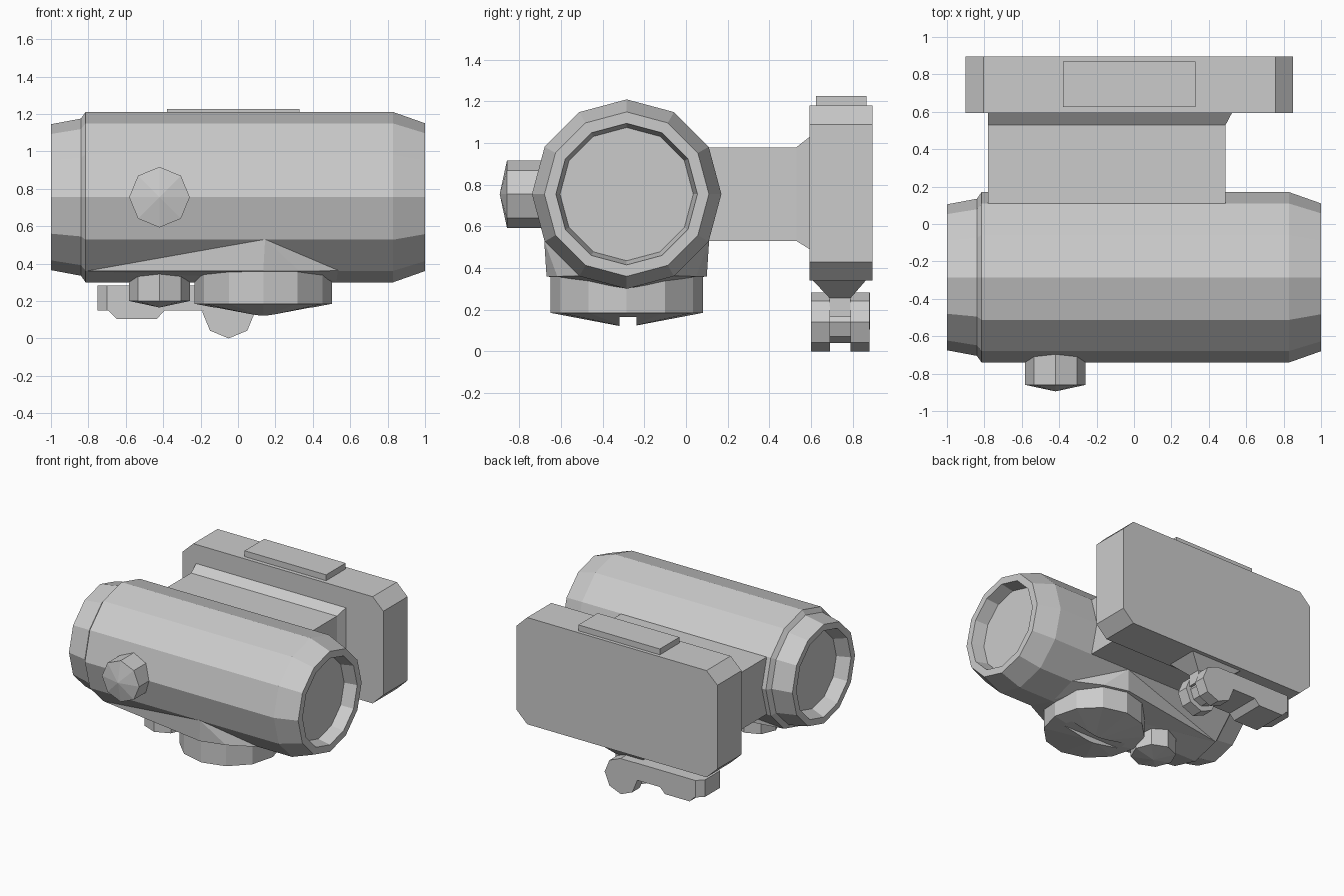
import bpy, bmesh
from math import sin, cos, tau
from mathutils import Vector

if "Cube" in bpy.data.objects:
    bpy.data.objects.remove(bpy.data.objects["Cube"])


def finish(name, bm):
    bmesh.ops.remove_doubles(bm, verts=bm.verts, dist=1e-5)
    bmesh.ops.recalc_face_normals(bm, faces=bm.faces)
    me = bpy.data.meshes.new(name)
    bm.to_mesh(me)
    bm.free()
    ob = bpy.data.objects.new(name, me)
    bpy.context.collection.objects.link(ob)
    return ob


def lathe(name, profile, n, origin, axis):
    """Revolve (radius, distance) pairs about an axis; zero radius closes to a tip."""
    a = Vector(axis)
    u = Vector((0, 0, 1)) if abs(a.z) < .5 else Vector((1, 0, 0))
    w = a.cross(u)
    bm = bmesh.new()
    rings = [[bm.verts.new(Vector(origin) + a * h + r * (u * cos(tau * i / n) + w * sin(tau * i / n)))
              for i in range(n if r else 1)] for r, h in profile]
    for p, q in zip(rings, rings[1:]):
        for i in range(n):
            j = (i + 1) % n
            if len(p) == 1:
                bm.faces.new((p[0], q[i], q[j]))
            elif len(q) == 1:
                bm.faces.new((p[i], q[0], p[j]))
            else:
                bm.faces.new((p[i], p[j], q[j], q[i]))
    return finish(name, bm)


def prism(name, xz, y0, y1):
    """Extrude an x-z outline along y."""
    bm = bmesh.new()
    f = bm.faces.new([bm.verts.new((x, y0, z)) for x, z in xz])
    ext = bmesh.ops.extrude_face_region(bm, geom=[f])
    for v in ext["geom"]:
        if isinstance(v, bmesh.types.BMVert):
            v.co.y = y1
    return finish(name, bm)


def hull(name, pts):
    bm = bmesh.new()
    vs = [bm.verts.new(p) for p in pts]
    out = bmesh.ops.convex_hull(bm, input=vs)
    loose = [g for g in set(out["geom_interior"] + out["geom_unused"]) if isinstance(g, bmesh.types.BMVert)]
    bmesh.ops.delete(bm, geom=loose, context='VERTS')
    bmesh.ops.dissolve_limit(bm, angle_limit=.01, verts=bm.verts, edges=bm.edges)
    return finish(name, bm)


def rect(x0, x1, y0, y1, z):
    return [(x, y, z) for x in (x0, x1) for y in (y0, y1)]


def frame(y, x0, x1, z0, z1):
    return [(x, y, z) for x in (x0, x1) for z in (z0, z1)]


CY, CZ = -.285, .755

# sight tube with recessed lens at both ends
lathe("tube", [(0, -.9), (.30, -.9), (.34, -1), (.39, -1), (.42, -.84), (.455, -.815),
               (.455, .83), (.395, 1), (.34, 1), (.32, .9), (0, .9)], 12, (0, CY, CZ), (1, 0, 0))

# side knob
lathe("side_knob", [(0, .3), (.162, .3), (.162, .575), (0, .61)], 8, (-.42, CY, CZ), (0, -1, 0))

# fairing from tube down to the bottom knobs
ring = [(.135 + .385 * cos(tau * i / 12), CY + .385 * sin(tau * i / 12), .36) for i in range(12)]
small = [(-.42 + .17 * cos(tau * i / 8), CY + .17 * sin(tau * i / 8), .345) for i in range(8)]
sides = [p for s in (-1, 1) for p in ((.145, CY + s * .396, .53), (-.81, CY + s * .228, .36),
                                     (.54, CY + s * .228, .362))]
hull("fairing", ring + small + sides + [(.54, CY, .302)])

# large bottom knob with coin slot
knob = lathe("bottom_knob", [(0, -.4), (.367, -.4), (.367, -.185), (0, -.115)], 12, (.135, CY, 0), (0, 0, 1))
for v in knob.data.vertices:
    v.co.z = -v.co.z
knob.data.flip_normals()
slot = hull("slot_cutter", rect(-.4, .7, -.32, -.237, .05) + rect(-.4, .7, -.32, -.237, .165))
slot.hide_render = True
slot.hide_set(True)
cut = knob.modifiers.new("slot", 'BOOLEAN')
cut.operation, cut.object, cut.solver = 'DIFFERENCE', slot, 'EXACT'

# small bottom knob
lathe("small_bottom_knob", [(0, .36), (.163, .36), (.163, .2), (0, .165)], 8, (-.42, CY, 0), (0, 0, 1))

# side arm and its flare into the clamp plate
hull("arm", frame(-.1, -.78, .49, .53, .98) + frame(.53, -.78, .49, .53, .98))
hull("arm_flare", frame(.53, -.78, .49, .53, .98) + frame(.6, -.78, .527, .487, 1.035))

# clamp plate with chamfered corners, and top pad
prism("clamp_plate", [(-.9, .43), (-.805, .34), (.757, .34), (.85, .43),
                      (.85, 1.09), (.757, 1.18), (-.805, 1.18), (-.9, 1.09)], .594, .895)
hull("top_pad", rect(-.38, .33, .625, .868, 1.17) + rect(-.38, .33, .625, .868, 1.226))

# lever bracket: taper plus tongue
hull("lever_bracket", rect(-.28, .18, .605, .868, .345) + rect(-.16, .06, .69, .79, .255))
hull("bracket_tongue", rect(-.16, .06, .69, .79, .26) + rect(-.16, .06, .69, .79, .165))

# lever pivot lobes and pin
for side, y in (("front", .6), ("back", .79)):
    lathe("lever_lobe_" + side, [(0, 0), (.141, 0), (.141, .092), (0, .092)], 8, (-.05, y, .141), (0, 1, 0))
lathe("lever_pin", [(0, 0), (.1, 0), (.1, .11), (0, .11)], 8, (-.05, .685, .141), (0, 1, 0))

# lever bar with chamfered end and thumb grip
bar = [p for z in (.148, .282) for p in rect(-.7, -.17, .6, .883, z) + rect(-.75, -.17, .65, .833, z)]
hull("lever_bar", bar)
for side, y in (("front", .6), ("back", .79)):
    prism("lever_fork_" + side, [(-.2, .15), (-.05, .15), (-.05, .28), (-.2, .28)], y, y + .092)
prism("thumb_grip", [(-.7, .155), (-.65, .104), (-.435, .104), (-.385, .155)], .6, .883)
